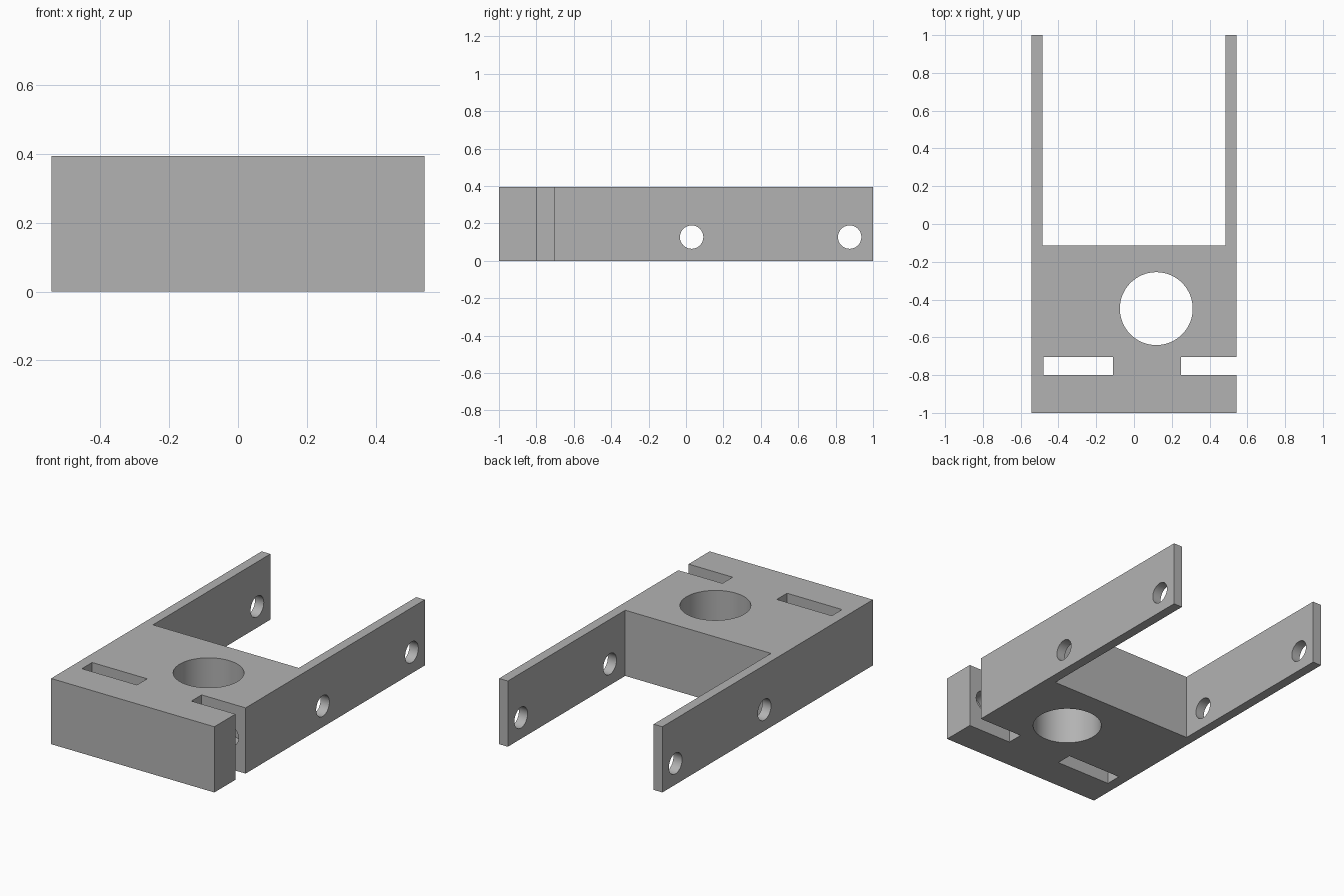
import bpy, bmesh, math
from mathutils import Matrix, Vector

if "Cube" in bpy.data.objects:
    bpy.data.objects.remove(bpy.data.objects["Cube"])

H = 0.395   # bracket height
W = 0.543   # half width
IN = 0.485  # inner face of the arms

def add_object(name, bm):
    bmesh.ops.recalc_face_normals(bm, faces=bm.faces)
    mesh = bpy.data.meshes.new(name)
    bm.to_mesh(mesh)
    bm.free()
    ob = bpy.data.objects.new(name, mesh)
    bpy.context.collection.objects.link(ob)
    return ob

def box(name, x0, x1, y0, y1, z0, z1):
    bm = bmesh.new()
    m = (Matrix.Translation(((x0 + x1) / 2, (y0 + y1) / 2, (z0 + z1) / 2))
         @ Matrix.Diagonal((x1 - x0, y1 - y0, z1 - z0, 1)))
    bmesh.ops.create_cube(bm, size=1, matrix=m)
    return add_object(name, bm)

def cylinder(name, centre, r, length, axis):
    bm = bmesh.new()
    rot = Vector(axis).to_track_quat('Z', 'Y').to_matrix().to_4x4()
    bmesh.ops.create_cone(bm, cap_ends=True, segments=64, radius1=r, radius2=r,
                          depth=length, matrix=Matrix.Translation(centre) @ rot)
    return add_object(name, bm)

# U-shaped bracket: solid block at the front, two thin arms to the back
outline = [(-W, -1), (W, -1), (W, 1), (IN, 1), (IN, -0.115),
           (-IN, -0.115), (-IN, 1), (-W, 1)]
bm = bmesh.new()
face = bm.faces.new([bm.verts.new((x, y, 0)) for x, y in outline])
ext = bmesh.ops.extrude_face_region(bm, geom=[face])
bmesh.ops.translate(bm, vec=(0, 0, H),
                    verts=[v for v in ext['geom'] if isinstance(v, bmesh.types.BMVert)])
bracket = add_object("bracket", bm)

# Cutters: large vertical bore, cross holes through both arms
cutters = [cylinder("bore_cutter", (0.118, -0.448, H / 2), 0.193, 1, (0, 0, 1))]
for y in (0.03, 0.875):
    cutters.append(cylinder("arm_hole_cutter", (0, y, 0.127), 0.0625, 2, (1, 0, 0)))
# Nut slots, each with a blind screw hole inside the block
for x in (-0.295, 0.433):
    cutters.append(box("slot_cutter", x - 0.183, x + 0.183, -0.8, -0.703, -0.2, H + 0.2))
    cutters.append(cylinder("screw_hole_cutter", (x, -0.75, 0.2), 0.0625, 0.3, (0, 1, 0)))

for c in cutters:
    mod = bracket.modifiers.new(c.name, 'BOOLEAN')
    mod.operation = 'DIFFERENCE'
    mod.solver = 'EXACT'
    mod.object = c

# Bake the cuts and drop the cutters
bpy.context.view_layer.update()
dg = bpy.context.evaluated_depsgraph_get()
baked = bpy.data.meshes.new_from_object(bracket.evaluated_get(dg))
bracket.modifiers.clear()
bracket.data = baked
for c in cutters:
    bpy.data.objects.remove(c)

# Plain grey
mat = bpy.data.materials.new("grey")
mat.diffuse_color = (0.45, 0.45, 0.45, 1)
mat.use_nodes = True
mat.node_tree.nodes["Principled BSDF"].inputs["Base Color"].default_value = mat.diffuse_color
baked.materials.clear()
baked.materials.append(mat)

bpy.context.view_layer.objects.active = bracket
bracket.select_set(True)
bpy.ops.object.shade_smooth_by_angle(angle=math.radians(30))
